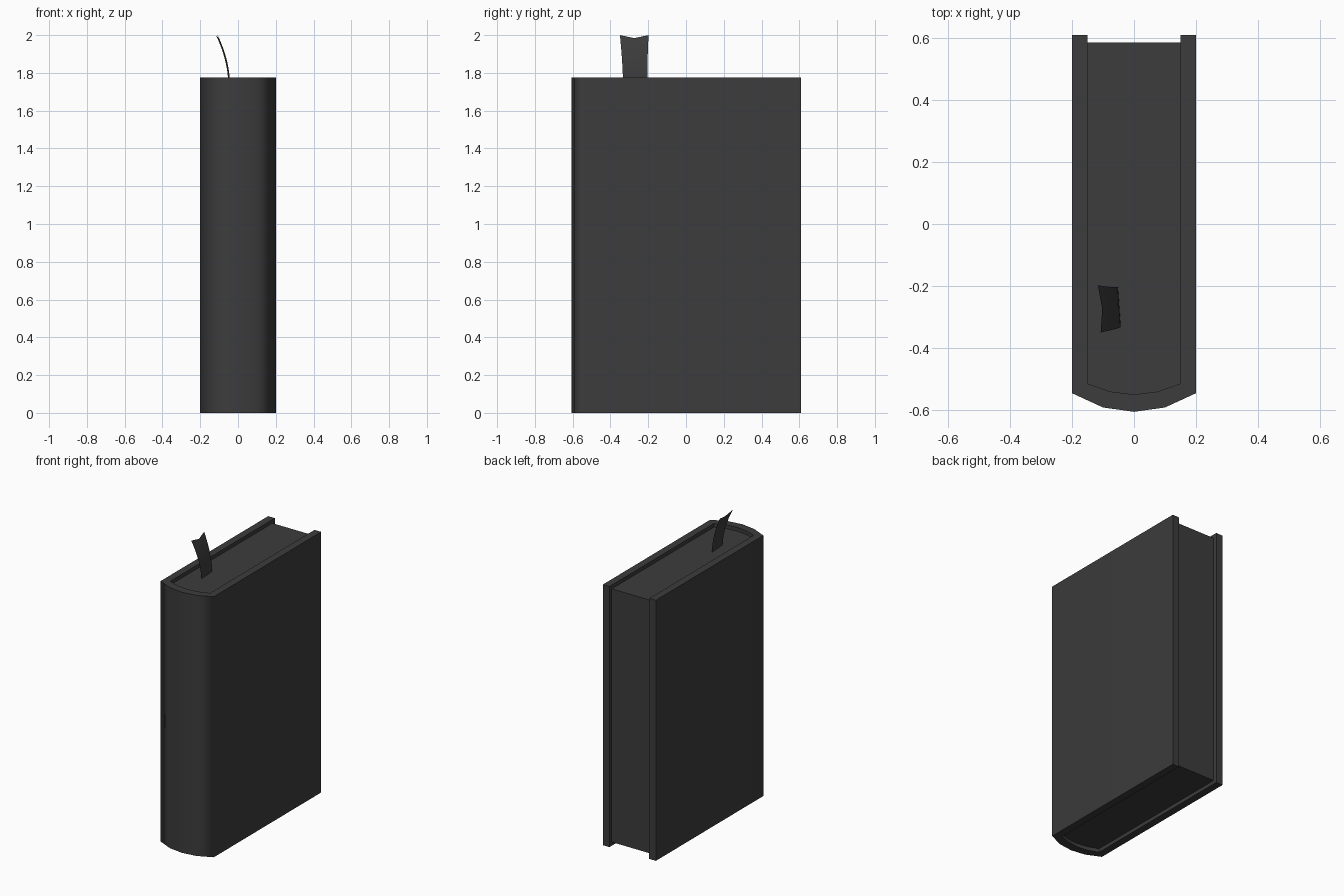
import bpy
import bmesh
import math

cube = bpy.data.objects.get("Cube")
if cube:
    bpy.data.objects.remove(cube, do_unlink=True)

HEIGHT = 1.775
BACK = 0.61
INSET = 0.025

charcoal = bpy.data.materials.new("charcoal")
charcoal.use_nodes = True
colour = (0.045, 0.045, 0.045, 1)
charcoal.diffuse_color = colour
charcoal.node_tree.nodes["Principled BSDF"].inputs["Base Color"].default_value = colour


def finish(name, bm, angle):
    """Turn a bmesh into a smooth shaded object."""
    mesh = bpy.data.meshes.new(name)
    bm.to_mesh(mesh)
    bm.free()
    mesh.materials.append(charcoal)
    obj = bpy.data.objects.new(name, mesh)
    bpy.context.collection.objects.link(obj)
    bpy.ops.object.select_all(action="DESELECT")
    obj.select_set(True)
    bpy.context.view_layer.objects.active = obj
    bpy.ops.object.shade_smooth_by_angle(angle=math.radians(angle))
    return obj


def prism(name, outline, z0, z1, angle):
    """Extrude a flat outline upward."""
    bm = bmesh.new()
    face = bm.faces.new([bm.verts.new((x, y, z0)) for x, y in outline])
    new = bmesh.ops.extrude_face_region(bm, geom=[face])["geom"]
    top = [v for v in new if isinstance(v, bmesh.types.BMVert)]
    bmesh.ops.translate(bm, verts=top, vec=(0, 0, z1 - z0))
    bmesh.ops.recalc_face_normals(bm, faces=bm.faces)
    return finish(name, bm, angle)


def rounded(half, corner, middle, centre, back):
    """Open U outline: back left, round the spine, back right."""
    left = [(-half, back), (-half, corner), (-half / 2, middle)]
    return left + [(0, centre)] + [(-x, y) for x, y in reversed(left)]


# Cover: two boards joined by a rounded spine
outer = rounded(0.2, -0.546, -0.592, -0.606, BACK)
inner = rounded(0.15, -0.515, -0.541, -0.55, BACK)
cover = prism("cover", outer + inner[::-1], 0, HEIGHT, 70)
weighted = cover.modifiers.new("Board normals", "WEIGHTED_NORMAL")
weighted.keep_sharp = True

# Page block, set in from the cover edges
pages = rounded(0.15, -0.515, -0.541, -0.55, BACK - INSET)
prism("pages", pages, INSET, HEIGHT - INSET, 30)

# Ribbon bookmark: a curved strip with a notched end
bm = bmesh.new()
ROWS = 8
z_base = HEIGHT - INSET - 0.01
rows = []
for i in range(ROWS + 1):
    t = i / ROWS
    x = -0.047 - 0.065 * t ** 1.9
    z = z_base + (2 - z_base) * t
    half = 0.065 + 0.011 * t ** 2
    y = -0.268 - 0.006 * t
    notch = 0.016 * t ** 3
    rows.append([bm.verts.new((x + 0.0045, y - half, z)),
                 bm.verts.new((x + notch * 0.6, y, z - notch)),
                 bm.verts.new((x - 0.0045, y + half, z))])
for low, high in zip(rows, rows[1:]):
    for k in range(2):
        bm.faces.new((low[k], low[k + 1], high[k + 1], high[k]))
bmesh.ops.recalc_face_normals(bm, faces=bm.faces)
finish("ribbon_bookmark", bm, 40)
